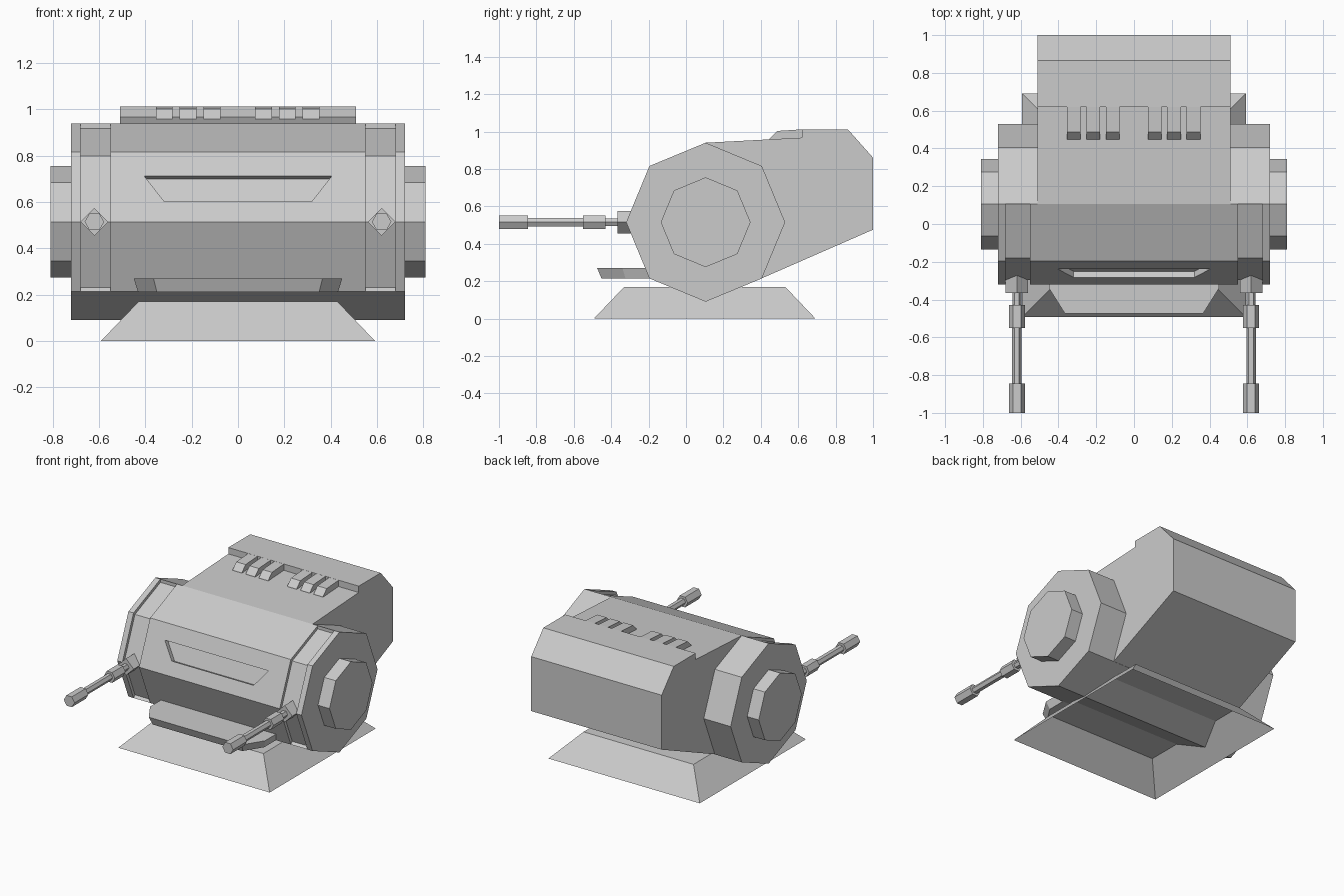
import bpy, bmesh, math

cube = bpy.data.objects.get("Cube")
if cube:
    bpy.data.objects.remove(cube, do_unlink=True)

grey = bpy.data.materials.new("plain_grey")
grey.use_nodes = True
grey.diffuse_color = (0.6, 0.6, 0.6, 1)
grey.node_tree.nodes["Principled BSDF"].inputs["Base Color"].default_value = (0.6, 0.6, 0.6, 1)

CY, CZ = 0.105, 0.515          # drum axis


def loft(name, rings, caps=(True, True)):
    """Bridge matching rings of points, closing the chosen ends."""
    bm = bmesh.new()
    loops = [[bm.verts.new(p) for p in ring] for ring in rings]
    n = len(loops[0])
    for a, b in zip(loops, loops[1:]):
        for i in range(n):
            j = (i + 1) % n
            bm.faces.new((a[i], a[j], b[j], b[i]))
    for cap, loop in zip(caps, (loops[0], loops[-1])):
        if cap:
            bm.faces.new(loop)
    bmesh.ops.recalc_face_normals(bm, faces=bm.faces)
    mesh = bpy.data.meshes.new(name)
    bm.to_mesh(mesh)
    bm.free()
    mesh.materials.append(grey)
    obj = bpy.data.objects.new(name, mesh)
    bpy.context.collection.objects.link(obj)
    return obj


def prism(name, profile, x0, x1):
    """Extrude a (y, z) profile along x."""
    return loft(name, [[(x, y, z) for y, z in profile] for x in (x0, x1)])


def octagon(radius):
    """Eight-sided profile, counted from the top towards the front."""
    steps = [math.pi / 2 + i * math.pi / 4 for i in range(8)]
    return [(CY + radius * math.cos(a), CZ + radius * math.sin(a)) for a in steps]


# Drum centre, with a slanted viewing slot sunk in its front
drum = octagon(0.425)
centre = prism("drum_centre", drum, -0.55, 0.55)
(y1, z1), (y2, z2) = drum[1], drum[2]
length = math.hypot(y1 - y2, z1 - z2)
ny, nz = -(z1 - z2) / length, (y1 - y2) / length


def slot_ring(offset):
    ring = []
    for x, z in ((-0.405, 0.713), (0.405, 0.713), (0.32, 0.605), (-0.32, 0.605)):
        y = y2 + (y1 - y2) * (z - z2) / (z1 - z2)
        ring.append((x, y + ny * offset, z + nz * offset))
    return ring


cutter = loft("slot_cutter", [slot_ring(0.05), slot_ring(-0.035)])
cutter.hide_render = True
cut = centre.modifiers.new("slot", 'BOOLEAN')
cut.operation = 'DIFFERENCE'
cut.solver = 'EXACT'
cut.object = cutter
bpy.context.view_layer.objects.active = centre
bpy.ops.object.modifier_apply(modifier=cut.name)
bpy.data.objects.remove(cutter, do_unlink=True)

# Groove profile: the front half is sunk between two end steps
inner = octagon(0.402)
groove = [drum[0]] + inner[:4] + drum[3:]

# Gun, from mount to muzzle: (y, radius)
gun = [(-0.36, 0.024), (-0.43, 0.024), (-0.43, 0.042), (-0.55, 0.042),
       (-0.55, 0.025), (-0.845, 0.025), (-0.845, 0.042), (-1.0, 0.042)]


def ring_y(x, y, radius, sides):
    steps = [i * math.tau / sides for i in range(sides)]
    return [(x + radius * math.cos(a), y, CZ + radius * math.sin(a)) for a in steps]


for side, s in (("right", -1), ("left", 1)):
    prism(side + "_drum_groove", groove, s * 0.55, s * 0.68)
    prism(side + "_drum_rim", drum, s * 0.68, s * 0.72)
    prism(side + "_hub", octagon(0.24), s * 0.72, s * 0.81)
    loft(side + "_gun_mount", [ring_y(s * 0.62, y, 0.06, 4) for y in (-0.25, -0.365)])
    loft(side + "_gun", [ring_y(s * 0.62, y, r, 6) for y, r in gun])

# Rear housing with raised top plate
prism("rear_housing", [(CY, 0.94), (0.62, 0.967), (0.62, 1.012), (0.865, 1.012),
                       (1.0, 0.86), (1.0, 0.475), (0.405, 0.215), (CY, 0.3)], -0.51, 0.51)

# Two groups of teeth in front of the top plate
tooth = [(0.445, 0.95), (0.448, 0.963), (0.488, 1.003), (0.63, 1.012), (0.63, 0.95)]
for group, start in (("right", -0.355), ("left", 0.073)):
    for i in range(3):
        x = start + i * 0.103
        prism(f"{group}_tooth_{i + 1}", tooth, x, x + 0.073)

# Front sill, tapering underneath
outline = [(-0.45, -0.15), (-0.45, -0.34), (-0.365, -0.475),
           (0.365, -0.475), (0.45, -0.34), (0.45, -0.15)]
loft("front_sill", [[(x, y, 0.27) for x, y in outline],
                    [(x * 0.96, y * 0.95, 0.213) for x, y in outline]])


# Flared base, open underneath
def square(half, z):
    return [(sx * half, 0.1 + sy * half, z) for sx, sy in ((-1, -1), (1, -1), (1, 1), (-1, 1))]


loft("base", [square(0.592, 0), square(0.43, 0.17)], caps=(False, True))
